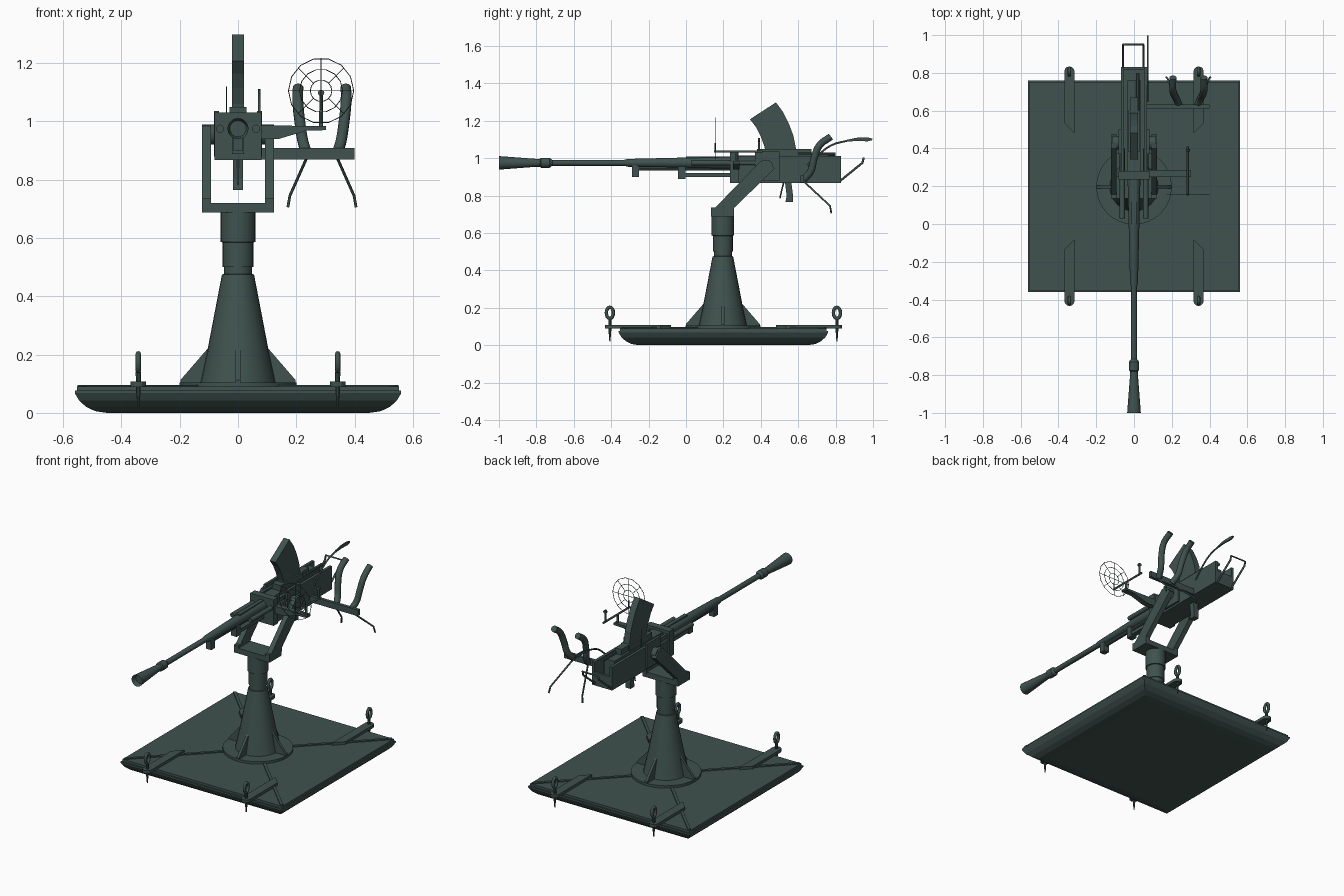
import bpy, bmesh, math
from mathutils import Vector, Matrix

green = bpy.data.materials.new("dark grey green")
green.diffuse_color = (0.05, 0.085, 0.076, 1)
CY = 0.197   # pedestal centre along y
AZ = 0.975   # barrel axis height


def finish(name, bm, smooth=False):
    bmesh.ops.recalc_face_normals(bm, faces=bm.faces)
    me = bpy.data.meshes.new(name)
    bm.to_mesh(me)
    bm.free()
    ob = bpy.data.objects.new(name, me)
    bpy.context.collection.objects.link(ob)
    me.materials.append(green)
    if smooth:
        bpy.ops.object.select_all(action='DESELECT')
        ob.select_set(True)
        bpy.context.view_layer.objects.active = ob
        bpy.ops.object.shade_smooth_by_angle(angle=math.radians(35))
    return ob


def loft(name, rings, smooth=False):
    bm = bmesh.new()
    loops = [[bm.verts.new(p) for p in r] for r in rings]
    n = len(loops[0])
    for a, b in zip(loops, loops[1:]):
        for i in range(n):
            bm.faces.new((a[i], a[(i + 1) % n], b[(i + 1) % n], b[i]))
    bm.faces.new(loops[0])
    bm.faces.new(loops[-1])
    return finish(name, bm, smooth)


def box(name, x0, x1, y0, y1, z0, z1):
    return loft(name, [[(x0, y0, z), (x1, y0, z), (x1, y1, z), (x0, y1, z)] for z in (z0, z1)])


def prism_x(name, pts, x0, x1):
    return loft(name, [[(x, y, z) for y, z in pts] for x in (x0, x1)])


def prism_z(name, pts, z0, z1):
    return loft(name, [[(x, y, z) for x, y in pts] for z in (z0, z1)])


def lathe(name, prof, axis, centre, n=20):
    """prof: (radius, position along axis)"""
    rings = []
    for r, t in prof:
        ring = []
        for i in range(n):
            a = 2 * math.pi * i / n
            u, v = r * math.cos(a), r * math.sin(a)
            p = {'x': (t, u, v), 'y': (u, t, v), 'z': (u, v, t)}[axis]
            ring.append(Vector(p) + Vector(centre))
        rings.append(ring)
    return loft(name, rings, True)


def tube(name, pts, r, cyclic=False, smooth_path=False, sides=2):
    cu = bpy.data.curves.new(name, 'CURVE')
    cu.dimensions = '3D'
    cu.bevel_depth = r
    cu.bevel_resolution = sides
    cu.use_fill_caps = True
    cu.resolution_u = 5
    if smooth_path:
        sp = cu.splines.new('BEZIER')
        sp.bezier_points.add(len(pts) - 1)
        for b, p in zip(sp.bezier_points, pts):
            b.co = p
            b.handle_left_type = b.handle_right_type = 'AUTO'
    else:
        sp = cu.splines.new('POLY')
        sp.points.add(len(pts) - 1)
        for b, p in zip(sp.points, pts):
            b.co = (*p, 1)
    sp.use_cyclic_u = cyclic
    ob = bpy.data.objects.new(name, cu)
    bpy.context.collection.objects.link(ob)
    cu.materials.append(green)
    bpy.ops.object.select_all(action='DESELECT')
    ob.select_set(True)
    bpy.context.view_layer.objects.active = ob
    bpy.ops.object.convert(target='MESH')
    return bpy.context.view_layer.objects.active


# --- square dished base plate
prof = [(0.45, 0), (0.49, 0.006), (0.52, 0.02), (0.545, 0.042), (0.56, 0.068), (0.56, 0.076), (0.552, 0.076), (0.552, 0.09)]
loft("base_plate", [[(sx * h, 0.2 + sy * h, z) for sx, sy in ((-1, -1), (1, -1), (1, 1), (-1, 1))] for h, z in prof])

for sx in (-1, 1):
    for sy in (-1, 1):
        # diagonal ribs
        d = 0.006
        prism_z("base_rib", [(sx * .13 + sx * d, .2 + sy * .13 - sy * d), (sx * .55, .2 + sy * .55 - 2 * sy * d),
                             (sx * .55 - 2 * sx * d, .2 + sy * .55), (sx * .13 - sx * d, .2 + sy * .13 + sy * d)], 0.088, 0.096)
        # lug arms with rounded outer ends
        xo, xi, xc, R = sx * 0.369, sx * 0.315, sx * 0.342, 0.027
        ye = 0.2 + sy * 0.607
        pts = [(xi, 0.2 + sy * 0.28), (xo, 0.2 + sy * 0.335)]
        pts += [(xc + sx * R * math.cos(a * math.pi / 6), ye + sy * R * math.sin(a * math.pi / 6)) for a in range(7)]
        prism_z("lug_arm", pts, 0.088, 0.107)
        # eye ring and spike
        tube("lug_eye", [(xc, ye + 0.019 * math.cos(a * math.pi / 8), 0.173 + 0.03 * math.sin(a * math.pi / 8))
                         for a in range(16)], 0.009, True)
        lathe("lug_spike", [(0.003, 0.02), (0.008, 0.08), (0.009, 0.14)], 'z', (xc, ye, 0), 10)

# --- pedestal
lathe("pedestal_flange", [(0.2, 0.085), (0.2, 0.105)], 'z', (0, CY, 0), 32)
lathe("pedestal_cone", [(0.13, 0.1), (0.103, 0.225), (0.055, 0.475), (0.048, 0.476), (0.048, 0.5), (0.053, 0.501),
                        (0.053, 0.585), (0.06, 0.586), (0.06, 0.69)], 'z', (0, CY, 0), 24)
for i in range(4):
    fin = prism_x("pedestal_fin", [(0.09, 0.1), (0.198, 0.1), (0.198, 0.112), (0.103, 0.222), (0.09, 0.222)], -0.008, 0.008)
    fin.matrix_world = Matrix.Translation((0, CY, 0)) @ Matrix.Rotation(i * math.pi / 2, 4, 'Z')

# --- yoke
box("yoke_crossbar", -0.123, 0.123, 0.135, 0.255, 0.687, 0.72)
for s in (-1, 1):
    prism_x("yoke_arm", [(0.135, 0.687), (0.255, 0.687), (0.258, 0.735), (0.475, 0.945), (0.43, 0.99), (0.40, 0.985),
                         (0.155, 0.735), (0.135, 0.735)], s * 0.092, s * 0.123)
    lathe("trunnion", [(0.035, -0.025), (0.035, 0.025)], 'x', (s * 0.09, 0.43, 0.955), 16)
    box("trunnion_plate", s * 0.066, s * 0.082, 0.37, 0.50, 0.88, 1.035)

# --- barrel, jacket and flash cone
lathe("barrel", [(0.028, -0.97), (0.036, -1.0), (0.034, -0.97), (0.021, -0.8), (0.021, -0.78), (0.027, -0.775),
                 (0.027, -0.73), (0.016, -0.715), (0.016, -0.33), (0.021, -0.31), (0.034, 0.24), (0.034, 0.4)], 'y', (0, 0, AZ), 20)
box("gas_block", -0.018, 0.018, -0.29, -0.252, 0.90, 0.965)
lathe("gas_tube", [(0.012, -0.25), (0.012, 0.24)], 'y', (0, 0, 0.945), 10)

# --- cradle
box("cradle_front_plate", -0.081, 0.081, 0.235, 0.28, 0.868, 1.03)
box("cradle_front_block", -0.02, 0.02, -0.042, -0.003, 0.888, 0.96)
box("cradle_slide", -0.016, 0.016, -0.01, 0.25, 0.898, 0.92)
for s in (-1, 1):
    lathe("recoil_tube", [(0.014, 0.03), (0.014, 0.40)], 'y', (s * 0.062, 0, 0.975), 12)
    box("cradle_wall", s * 0.052, s * 0.07, 0.27, 0.83, 0.87, 1.012)
box("cradle_floor", -0.07, 0.07, 0.27, 0.83, 0.868, 0.905)
box("cradle_rear_plate", -0.06, 0.06, 0.815, 0.83, 0.87, 0.95)

# --- gun receiver
box("receiver", -0.036, 0.036, 0.25, 0.76, 0.9, 1.015)
box("receiver_cover", -0.022, 0.022, 0.56, 0.67, 1.01, 1.05)
box("magazine_well", -0.03, 0.03, 0.38, 0.6, 1.0, 1.05)
box("top_rib", -0.012, 0.012, 0.0, 0.27, 0.995, 1.01)
lathe("charging_bolt", [(0.01, 0.6), (0.01, 0.8)], 'y', (0.02, 0, 1.02), 10)
tube("rear_sight_post", [(-0.04, 0.5, 1.0), (-0.04, 0.5, 1.12)], 0.002)

# --- curved magazine
prism_x("magazine", [(0.425, 1.02), (0.42, 1.06), (0.40, 1.115), (0.375, 1.165), (0.342, 1.208), (0.481, 1.298),
                     (0.52, 1.245), (0.55, 1.185), (0.574, 1.12), (0.588, 1.05), (0.59, 1.02)], -0.02, 0.02)

# --- grip and trigger
prism_x("pistol_grip", [(0.532, 0.765), (0.572, 0.765), (0.572, 0.8), (0.562, 0.88), (0.528, 0.88), (0.538, 0.8)], -0.017, 0.017)
tube("trigger", [(0, 0.525, 0.88), (0, 0.512, 0.83), (0, 0.502, 0.785)], 0.004)

# --- rear handle loop
tube("rear_handle", [(-0.058, 0.82, 0.875), (-0.058, 0.943, 0.975), (-0.058, 0.95, 1.0), (0.05, 0.95, 1.0),
                     (0.05, 0.943, 0.975), (0.05, 0.82, 0.875)], 0.006)

# --- cocking lever with spoon end
tube("cocking_lever", [(0.073, 0.65, 0.96), (0.073, 0.71, 1.02), (0.073, 0.78, 1.07), (0.073, 0.87, 1.095)], 0.005, smooth_path=True)
prism_x("lever_spoon", [(0.86, 1.088), (0.91, 1.092), (0.97, 1.09), (0.995, 1.096), (0.997, 1.105), (0.97, 1.111),
                        (0.91, 1.109), (0.86, 1.098)], 0.069, 0.077)

# --- shoulder rests
box("shoulder_bar", 0.06, 0.40, 0.612, 0.632, 0.87, 0.908)
for s in (-1, 1):
    X = 0.288
    tube("shoulder_rest", [(X + s * 0.05, 0.63, 0.885), (X + s * 0.065, 0.667, 0.93), (X + s * 0.076, 0.685, 1.0),
                           (X + s * 0.083, 0.715, 1.07), (X + s * 0.082, 0.775, 1.115)], 0.019, smooth_path=True, sides=3)
    tube("shoulder_strap", [(X + s * 0.05, 0.625, 0.88), (X + s * 0.11, 0.77, 0.745), (X + s * 0.117, 0.777, 0.706)], 0.005)

# --- sight bracket and bar
loft("sight_arm", [[(x, 0.25, z0), (x, 0.285, z0), (x, 0.285, z1), (x, 0.25, z1)]
                   for x, z0, z1 in ((0.07, 0.94, 0.986), (0.14, 0.94, 0.986), (0.235, 0.968, 0.984), (0.302, 0.97, 0.984))])
tube("sight_post", [(0.285, 0.268, 0.975), (0.285, 0.268, 1.035)], 0.007)
tube("sight_bar", [(0.285, 0.15, 1.035), (0.285, 0.41, 1.035)], 0.006)
tube("rear_peep_post", [(0.285, 0.39, 1.03), (0.285, 0.39, 1.095)], 0.006)
lathe("rear_peep", [(0.011, 0.384), (0.011, 0.396)], 'y', (0.285, 0, 1.098), 10)
tube("ring_post", [(0.285, 0.157, 1.03), (0.285, 0.157, 1.08)], 0.004)

# --- ring sight of thin wire
def ring_pt(r, a):
    return (0.285 + r * math.cos(a), 0.157, 1.105 + r * math.sin(a))
for r in (0.112, 0.074, 0.037):
    tube("sight_ring", [ring_pt(r, i * math.pi / 7) for i in range(14)], 0.0017, True, sides=1)
for i in range(8):
    a = i * math.pi / 4
    tube("sight_spoke", [ring_pt(0.037 if i % 2 else 0.0, a), ring_pt(0.112, a)], 0.0015, sides=1)
